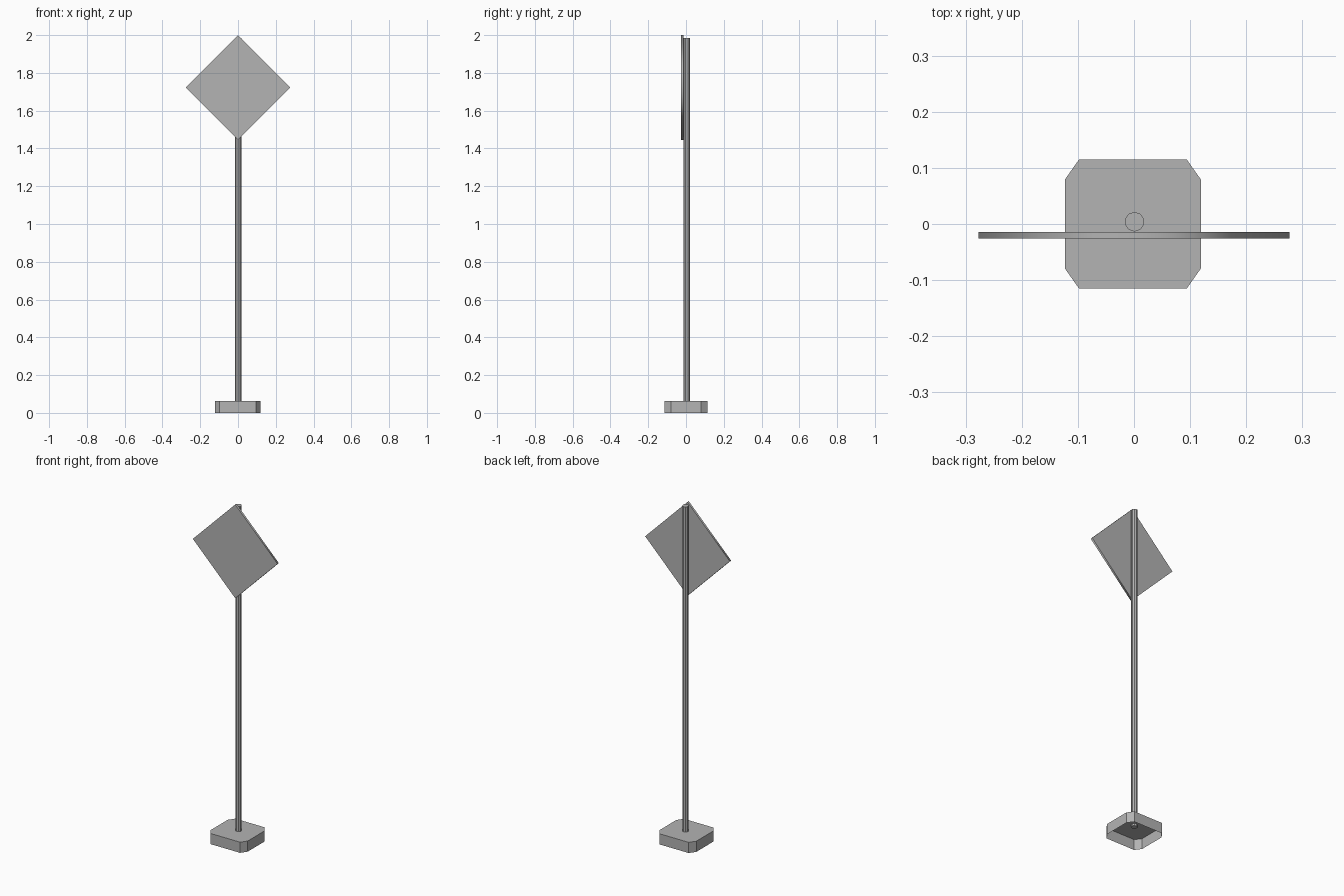
import bpy, bmesh
from mathutils import Matrix

if "Cube" in bpy.data.objects:
    bpy.data.objects.remove(bpy.data.objects["Cube"])

# Dark grey metal shared by all parts
grey = bpy.data.materials.new("dark_grey")
grey.diffuse_color = (0.453, 0.453, 0.453, 1)
grey.use_nodes = True
grey.node_tree.nodes["Principled BSDF"].inputs["Base Color"].default_value = grey.diffuse_color


def finish(name, bm):
    mesh = bpy.data.meshes.new(name)
    bm.to_mesh(mesh)
    bm.free()
    mesh.materials.append(grey)
    obj = bpy.data.objects.new(name, mesh)
    bpy.context.collection.objects.link(obj)
    return obj


def extruded(name, outline, direction, open_start=False, smooth_rim=False):
    """Extrude a closed outline; optionally open the start or smooth the rim."""
    bm = bmesh.new()
    start = bm.faces.new([bm.verts.new(p) for p in outline])
    geom = bmesh.ops.extrude_face_region(bm, geom=[start], use_keep_orig=True)["geom"]
    bmesh.ops.translate(bm, vec=direction,
                        verts=[v for v in geom if isinstance(v, bmesh.types.BMVert)])
    end = next(f for f in geom if isinstance(f, bmesh.types.BMFace))
    bmesh.ops.recalc_face_normals(bm, faces=bm.faces[:])
    if smooth_rim:
        for f in bm.faces:
            f.smooth = f not in (start, end)
        for e in [*start.edges, *end.edges]:
            e.smooth = False
    if open_start:
        bmesh.ops.delete(bm, geom=[start], context='FACES_ONLY')
    return finish(name, bm)


# Foot: chamfered block, open underneath
cx, hx, hy = -0.002, 0.121, 0.115
ix, iy = 0.096, 0.0795
foot = [(hx, -iy), (hx, iy), (ix, hy), (-ix, hy),
        (-hx, iy), (-hx, -iy), (-ix, -hy), (ix, -hy)]
extruded("foot", [(x + cx, y, 0) for x, y in foot], (0, 0, 0.063), open_start=True)

# Pole: low-poly cylinder from just inside the foot to near the sign top
z0, z1 = 0.05, 1.985
bm = bmesh.new()
bmesh.ops.create_cone(bm, cap_ends=True, segments=10, radius1=0.0175, radius2=0.0175,
                      depth=z1 - z0,
                      matrix=Matrix.Translation((0.001, 0.004, (z0 + z1) / 2)))
finish("pole", bm)

# Sign plate: thin diamond fixed to the front of the pole
r, zc = 0.277, 1.723
diamond = [(r, -0.026, zc), (0, -0.026, zc + r), (-r, -0.026, zc), (0, -0.026, zc - r)]
extruded("sign_plate", diamond, (0, 0.012, 0), smooth_rim=True)
